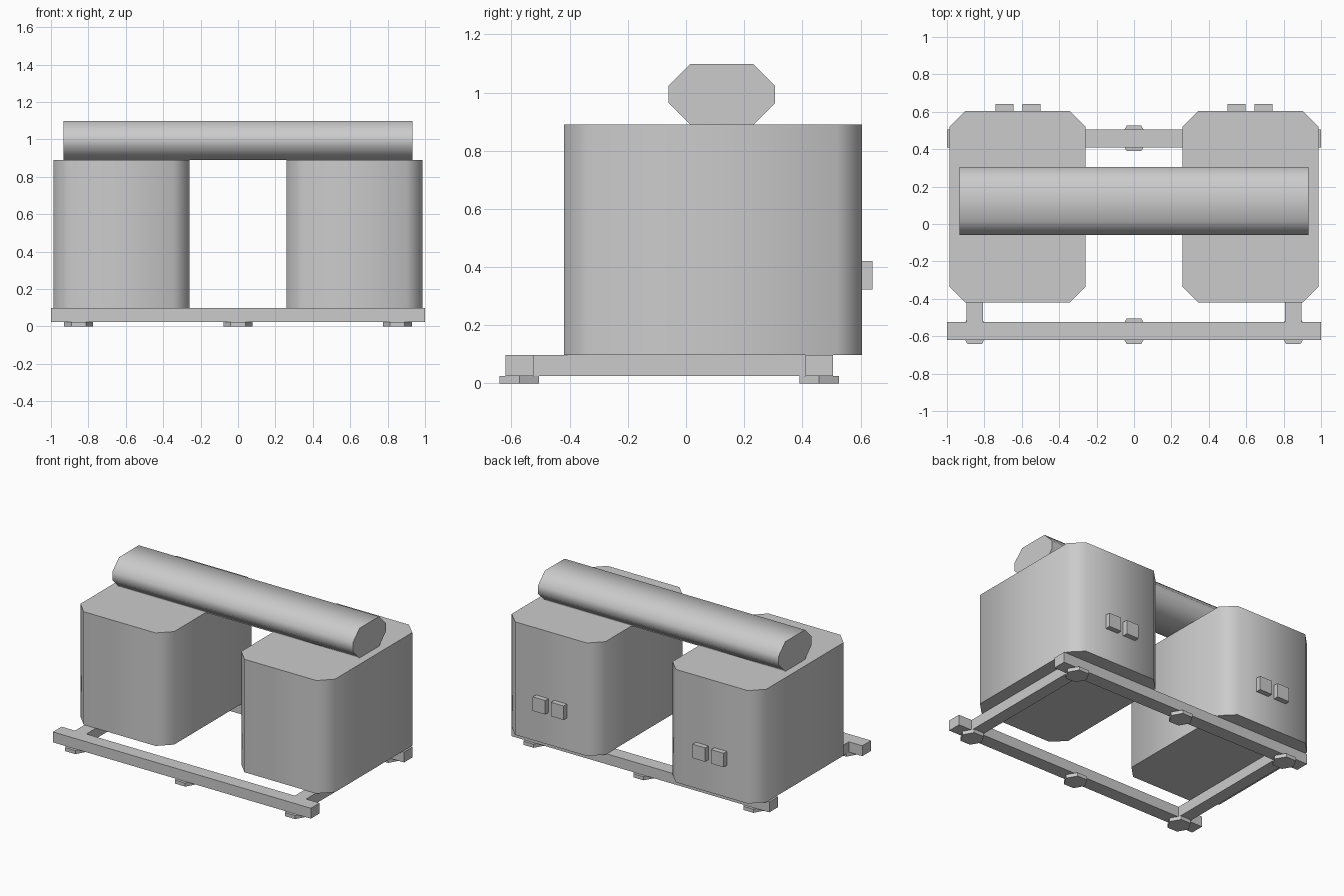
import bpy
import bmesh
import math
from mathutils import Vector

cube = bpy.data.objects.get("Cube")
if cube:
    bpy.data.objects.remove(cube, do_unlink=True)

grey = bpy.data.materials.new("light_grey")
GREY = (0.6, 0.6, 0.6, 1)
grey.diffuse_color = GREY
grey.use_nodes = True
grey.node_tree.nodes["Principled BSDF"].inputs["Base Color"].default_value = GREY


def finish(name, bm, smooth=False):
    bmesh.ops.recalc_face_normals(bm, faces=bm.faces)
    mesh = bpy.data.meshes.new(name)
    bm.to_mesh(mesh)
    bm.free()
    mesh.materials.append(grey)
    obj = bpy.data.objects.new(name, mesh)
    bpy.context.collection.objects.link(obj)
    if smooth:
        bpy.ops.object.select_all(action='DESELECT')
        obj.select_set(True)
        bpy.context.view_layer.objects.active = obj
        bpy.ops.object.shade_smooth_by_angle(angle=math.radians(60))
    return obj


def block(name, low, high):
    """Plain box between two opposite corners."""
    low, high = Vector(low), Vector(high)
    bm = bmesh.new()
    bmesh.ops.create_cube(bm, size=1)
    bmesh.ops.scale(bm, vec=high - low, verts=bm.verts)
    bmesh.ops.translate(bm, vec=(low + high) / 2, verts=bm.verts)
    return finish(name, bm)


def chamfered_prism(name, low, high, cut, axis):
    """Smooth-sided box whose four edges along one axis are cut off."""
    low, high = Vector(low), Vector(high)
    u, v = [i for i in range(3) if i != axis]
    centre, half = (low + high) / 2, (high - low) / 2
    corners = []
    for su, sv in ((1, 1), (-1, 1), (-1, -1), (1, -1)):
        pair = [(half[u] - cut, half[v]), (half[u], half[v] - cut)]
        if su == sv:
            pair.reverse()
        corners += [(su * a, sv * b) for a, b in pair]
    bm = bmesh.new()
    ring = []
    for a, b in corners:
        p = centre.copy()
        p[u] += a
        p[v] += b
        p[axis] = low[axis]
        ring.append(bm.verts.new(p))
    base = bm.faces.new(ring)
    ext = bmesh.ops.extrude_face_region(bm, geom=[base], use_keep_orig=True)
    move = Vector()
    move[axis] = high[axis] - low[axis]
    top = [g for g in ext["geom"] if isinstance(g, bmesh.types.BMVert)]
    bmesh.ops.translate(bm, vec=move, verts=top)
    return finish(name, bm, smooth=True)


def foot(name, x, y):
    """Short hexagonal foot."""
    bm = bmesh.new()
    bmesh.ops.create_cone(bm, cap_ends=True, segments=6, radius1=0.078,
                          radius2=0.078, depth=0.025)
    # Make sure one pair of points lies along x
    if max(v.co.x for v in bm.verts) < 0.075:
        for v in bm.verts:
            v.co.x, v.co.y = v.co.y, v.co.x
    bmesh.ops.translate(bm, vec=(x, y, 0.0125), verts=bm.verts)
    return finish(name, bm)


def mirrored(x0, x1, side):
    return sorted((side * x0, side * x1))


# Base frame and feet
FRAME_Z = (0.025, 0.098)
for end, y in (("front", -0.573), ("back", 0.458)):
    block(end + "_beam", (-1, y - 0.048, FRAME_Z[0]), (1, y + 0.048, FRAME_Z[1]))
    for place, x in (("right", -0.852), ("middle", 0), ("left", 0.852)):
        foot(f"{end}_{place}_foot", x, y)

# Tanks with cross rails and rear connectors
for side, word in ((-1, "right"), (1, "left")):
    a, b = mirrored(0.808, 0.896, side)
    block(word + "_cross_rail", (a, -0.525, FRAME_Z[0]), (b, 0.41, FRAME_Z[1]))
    a, b = mirrored(0.26, 0.987, side)
    chamfered_prism(word + "_tank", (a, -0.42, 0.098), (b, 0.605, 0.89), 0.085, 2)
    for place, x in (("inner", 0.5), ("outer", 0.643)):
        a, b = mirrored(x, x + 0.097, side)
        block(f"{word}_{place}_connector", (a, 0.6, 0.323), (b, 0.641, 0.421))

# Horizontal duct across both tanks
chamfered_prism("top_duct", (-0.932, -0.06, 0.89), (0.932, 0.306, 1.098), 0.074, 0)
